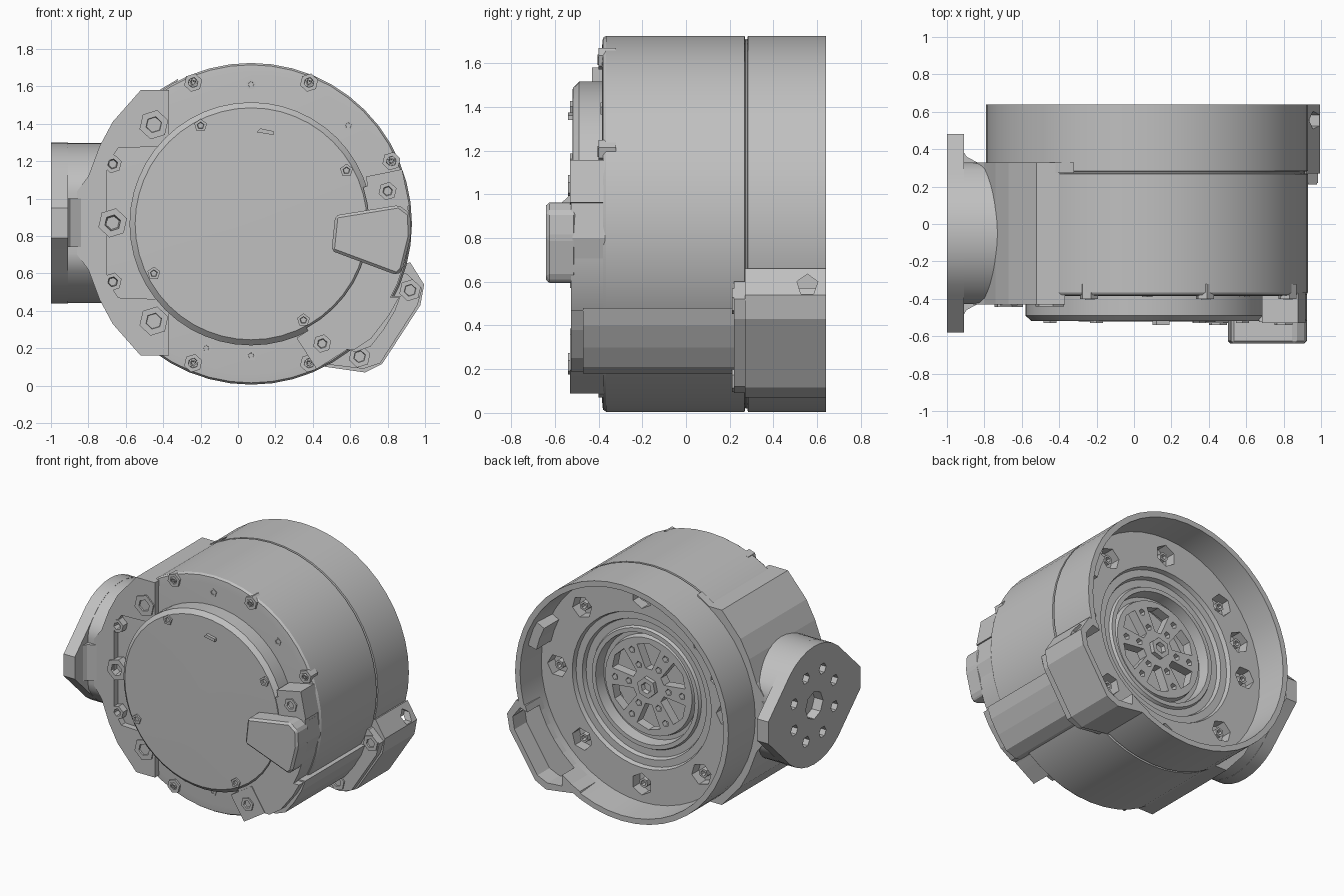
import bpy
import bmesh
from math import sin, cos, pi, radians

if "Cube" in bpy.data.objects:
    bpy.data.objects.remove(bpy.data.objects["Cube"], do_unlink=True)

grey = bpy.data.materials.new("plain_grey")
grey.use_nodes = True
grey.diffuse_color = (0.53, 0.53, 0.53, 1)
grey.node_tree.nodes["Principled BSDF"].inputs["Base Color"].default_value = grey.diffuse_color

CX, CZ = 0.07, 0.865      # drum axis
FY, FZ = -0.05, 0.87      # side flange axis


def finish(bm, name):
    bmesh.ops.remove_doubles(bm, verts=bm.verts, dist=0.0005)
    bmesh.ops.recalc_face_normals(bm, faces=bm.faces)
    mesh = bpy.data.meshes.new(name)
    bm.to_mesh(mesh)
    bm.free()
    mesh.materials.append(grey)
    ob = bpy.data.objects.new(name, mesh)
    bpy.context.collection.objects.link(ob)
    return ob


def select(ob):
    bpy.ops.object.select_all(action="DESELECT")
    ob.select_set(True)
    bpy.context.view_layer.objects.active = ob


def smooth(ob):
    select(ob)
    bpy.ops.object.shade_smooth_by_angle(angle=radians(28))


def lathe(name, profile, x=CX, z=CZ, sides=48, turn=0.0):
    """Spin (radius, y) points about an axis along y."""
    bm = bmesh.new()
    rings = [[bm.verts.new((x + r * cos(turn + 2 * pi * i / sides), y,
                            z + r * sin(turn + 2 * pi * i / sides)))
              for i in range(sides)] for r, y in profile]
    for a, b in zip(rings, rings[1:]):
        for i in range(sides):
            j = (i + 1) % sides
            bm.faces.new((a[i], a[j], b[j], b[i]))
    bm.faces.new(rings[0])
    bm.faces.new(rings[-1])
    return finish(bm, name)


def prism(name, outline, lo, hi, axis="y", bevel=0.0):
    """Extrude a flat outline between lo and hi along the axis."""
    place = {"x": lambda p: (lo, p[0], p[1]), "y": lambda p: (p[0], lo, p[1]),
             "z": lambda p: (p[0], p[1], lo)}[axis]
    shift = {"x": (hi - lo, 0, 0), "y": (0, hi - lo, 0), "z": (0, 0, hi - lo)}[axis]
    bm = bmesh.new()
    face = bm.faces.new([bm.verts.new(place(p)) for p in outline])
    new = bmesh.ops.extrude_face_region(bm, geom=[face])["geom"]
    bmesh.ops.translate(bm, vec=shift, verts=[v for v in new if isinstance(v, bmesh.types.BMVert)])
    if bevel:
        bmesh.ops.bevel(bm, geom=bm.edges[:], offset=bevel, segments=1, affect="EDGES")
    return finish(bm, name)


def circle(cx, cy, r, n, turn=0.0):
    return [(cx + r * cos(turn + 2 * pi * i / n), cy + r * sin(turn + 2 * pi * i / n)) for i in range(n)]


def sector(r0, r1, start, end, steps):
    """Outline of a ring segment about the drum axis, in degrees."""
    angles = [radians(start + (end - start) * i / steps) for i in range(steps + 1)]
    return ([(CX + r1 * cos(a), CZ + r1 * sin(a)) for a in angles]
            + [(CX + r0 * cos(a), CZ + r0 * sin(a)) for a in reversed(angles)])


def cut(ob, cutters, remove=True):
    for c in cutters:
        select(ob)
        mod = ob.modifiers.new("cut", "BOOLEAN")
        mod.operation, mod.object, mod.solver = "DIFFERENCE", c, "EXACT"
        bpy.ops.object.modifier_apply(modifier=mod.name)
        if remove:
            bpy.data.objects.remove(c, do_unlink=True)


def bolt(name, x, z, r, front, back, turn=0.3, sides=6):
    """Hexagonal head with a socket, facing from back towards front."""
    deep = front + (back - front) * 0.7
    return lathe(name, [(r, back), (r, front), (r * 0.55, front), (r * 0.45, deep)], x, z, sides, turn)


# Drum, front cap and open back housing
body = lathe("drum_body", [(0.8, -0.385), (0.85, -0.38), (0.86, -0.365), (0.86, 0.268), (0.84, 0.272),
                           (0.45, 0.272), (0.45, 0.1)])
cap = lathe("front_cap", [(0.65, -0.37), (0.65, -0.49), (0.62, -0.518), (0.1, -0.522)])
housing = lathe("back_housing", [
    (0.84, 0.26), (0.845, 0.28), (0.86, 0.283), (0.86, 0.64), (0.82, 0.64), (0.81, 0.41),
    (0.56, 0.41), (0.55, 0.38), (0.50, 0.38), (0.49, 0.35), (0.44, 0.35), (0.43, 0.37),
    (0.40, 0.37), (0.39, 0.29), (0.36, 0.29), (0.35, 0.33), (0.05, 0.33)])

# Hub windows and small holes
cutters = []
for i in range(6):
    a = i * pi / 3 + pi / 6
    wedge = [(CX + r * cos(a + d), CZ + r * sin(a + d))
             for r, d in ((0.13, -0.2), (0.30, -0.32), (0.315, 0), (0.30, 0.32), (0.13, 0.2))]
    cutters.append(prism("window_cutter", wedge, 0.2, 0.6))
    for r in (0.16, 0.27):
        c = (CX + r * cos(a + pi / 6), CZ + r * sin(a + pi / 6))
        cutters.append(prism("hole_cutter", circle(*c, 0.025, 5), 0.29, 0.6))
# Sockets in the housing floor
for degrees in list(range(0, 360, 45)) + [158]:
    a = radians(degrees)
    c = (CX + 0.68 * cos(a), CZ + 0.68 * sin(a))
    cutters.append(prism("socket_cutter", circle(*c, 0.08, 6, a), 0.33, 0.6))
    bolt("floor_bolt", *c, 0.035, 0.39, 0.32)
cut(housing, cutters)
bolt("hub_nut", CX, CZ, 0.075, 0.36, 0.32)
prism("housing_inner_block", sector(0.75, 0.83, 13, 27, 2), 0.40, 0.58)

# Connector foot at the lower side, hollow from the back
foot = prism("connector_foot", [(0.92, 0.66), (0.995, 0.54), (0.975, 0.43), (0.77, 0.115), (0.68, 0.07),
                                (0.40, 0.11), (0.5, 0.35), (0.75, 0.6)], 0.27, 0.64)
inner = [(0.89, 0.61), (0.95, 0.53), (0.935, 0.44), (0.75, 0.155), (0.67, 0.12), (0.55, 0.13),
         (0.55, 0.27), (0.8, 0.58)]
pocket = prism("pocket_cutter", inner, 0.50, 0.7)
cut(foot, [prism("wall_cutter", circle(CX, CZ, 0.812, 48), 0.2, 0.7)])
cut(housing, [pocket], remove=False)
cut(foot, [pocket, prism("side_hole_cutter", circle(0.555, 0.585, 0.05, 5, 0.3), 0.92, 1.1, "x")])
prism("foot_front_step", [(0.90, 0.60), (0.985, 0.52), (0.96, 0.43), (0.76, 0.12), (0.67, 0.09),
                          (0.42, 0.12), (0.5, 0.35), (0.75, 0.6)], 0.22, 0.28)
bolt("foot_bolt_upper", 0.92, 0.51, 0.06, 0.21, 0.24)
bolt("foot_bolt_lower", 0.65, 0.155, 0.06, 0.21, 0.24)

# Cable rail along the drum
prism("cable_rail", [(0.87, 0.48), (0.84, 0.40), (0.78, 0.30), (0.71, 0.21), (0.63, 0.18),
                     (0.45, 0.22), (0.5, 0.4), (0.75, 0.48)], -0.47, 0.23)
prism("cable_rail_nose", [(0.86, 0.47), (0.81, 0.38), (0.71, 0.25), (0.62, 0.19),
                          (0.45, 0.2), (0.5, 0.4), (0.75, 0.47)], -0.525, -0.46)

# Raised collar on the front with two square terminals
collar = prism("front_collar", sector(0.63, 0.845, -62, 18, 10), -0.525, -0.37)
for x, z, tilt in ((0.80, 1.04, 0.2), (0.45, 0.225, -1.0)):
    prism("terminal_block", circle(x, z, 0.14, 4, tilt + pi / 4), -0.53, -0.37)
    bolt("terminal_bolt", x, z, 0.05, -0.54, -0.525)

# Connector cover
prism("connector_cover", [(0.50, 0.72), (0.52, 0.91), (0.86, 0.965), (0.92, 0.92), (0.925, 0.8),
                          (0.88, 0.62), (0.85, 0.59)], -0.64, -0.5, bevel=0.015)
prism("connector_cover_back", [(0.7, 0.7), (0.7, 0.93), (0.91, 0.94), (0.925, 0.8), (0.87, 0.61)], -0.52, -0.37)

# Side bracket wrapped around the drum
half = [(-0.37, 0.71), (-0.52, 0.71), (-0.67, 0.54), (-0.74, 0.41), (-0.80, 0.25), (-0.86, 0.17)]
half_in = [(-0.70, 0.31), (-0.64, 0.40), (-0.37, 0.41)]
outer = [(x, FZ + d) for x, d in half] + [(x, FZ - d) for x, d in reversed(half)]
inner = [(x, FZ - d) for x, d in reversed(half_in)] + [(x, FZ + d) for x, d in half_in]
prism("side_bracket", outer + inner, -0.43, 0.33)
for s in (-1, 1):
    prism("bracket_tab", [(-0.32, FZ + s * 0.77), (-0.42, FZ + s * 0.71), (-0.5, FZ + s * 0.71),
                          (-0.6, FZ + s * 0.45), (-0.45, FZ + s * 0.45)], 0.272, 0.33)
    bolt("bracket_bolt", -0.45, FZ + s * 0.525, 0.08, -0.44, -0.4)
    bolt("bracket_small_bolt", -0.67, FZ + s * 0.315, 0.05, -0.435, -0.37)
bolt("bracket_middle_bolt", -0.67, FZ, 0.08, -0.445, -0.37)

# Flange disc whose sides taper into two ears, with a ring of holes
top_arc = [(0.43 * cos(radians(a)), 0.43 * sin(radians(a))) for a in range(40, 141, 10)]
upper = [(0.53, 0.08)] + top_arc + [(-0.53, 0.08)]
lower = [(-y, -z) for y, z in upper]
flange = prism("side_flange", [(FY + y, FZ + z) for y, z in upper + lower], -1.0, -0.91, "x")
holes = [prism("flange_cutter", circle(FY, FZ, 0.1, 8), -1.1, -0.93, "x")]
for i in range(8):
    a = i * pi / 4 + pi / 8
    c = (FY + 0.25 * cos(a), FZ + 0.25 * sin(a))
    holes.append(prism("flange_cutter", circle(*c, 0.04, 6), -1.1, -0.94, "x"))
cut(flange, holes)

# Round neck with flattened sides, flaring into the ears
neck = prism("flange_neck", [(FY + max(-0.378, min(0.378, y - FY)), z) for y, z in circle(FY, FZ, 0.428, 48)],
             -0.92, -0.7, "x")
for s in (-1, 1):
    prism("ear_fillet", [(-0.92, FY + s * d) for d in (0.3, 0.45)] +
          [(-0.895, FY + s * 0.41), (-0.84, FY + s * 0.38), (-0.84, FY + s * 0.3)], 0.74, 1.0, "z")

# Bolts on the drum rim and on the cap
for x, z in ((-0.24, 1.62), (0.38, 1.62), (0.82, 1.2), (-0.24, 0.12), (0.38, 0.12)):
    bolt("rim_bolt", x, z, 0.05, -0.40, -0.32)
    bolt("rim_bolt_socket_ring", x, z, 0.03, -0.405, -0.38, sides=3)
for x, z in ((0.07, 1.61), (0.59, 1.39), (0.07, 0.16), (-0.17, 0.2)):
    bolt("rim_pin", x, z, 0.03, -0.39, -0.37, sides=5)
for x, z in ((-0.2, 1.39), (0.58, 1.15), (-0.45, 0.6), (0.35, 0.35)):
    bolt("cap_bolt", x, z, 0.036, -0.53, -0.51, sides=5)
prism("cap_marker", [(0.1, 1.355), (0.19, 1.34), (0.19, 1.36), (0.12, 1.375)], -0.54, -0.51)

for ob in (body, cap, housing, neck, flange, collar):
    smooth(ob)
